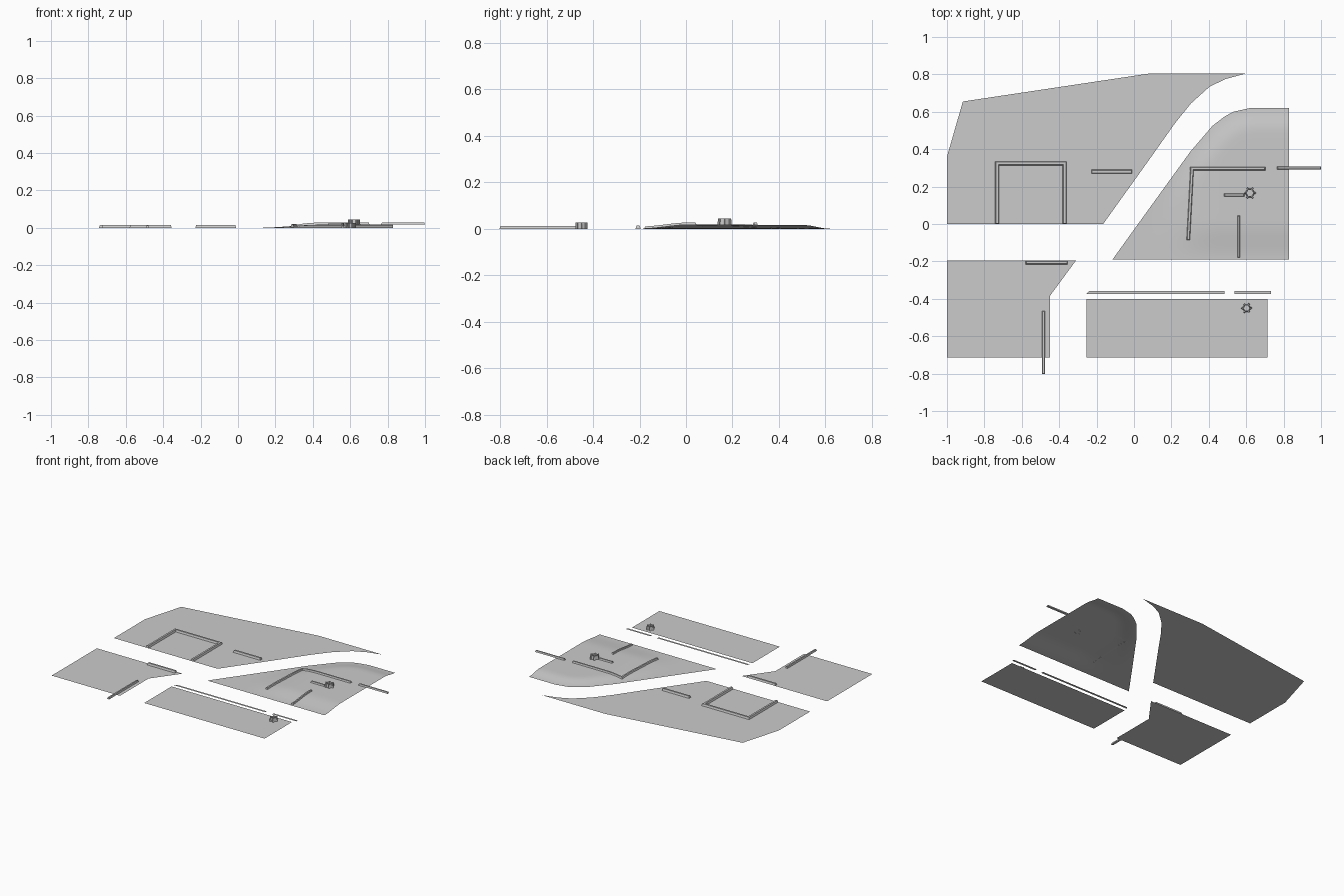
import bpy, bmesh, math
from mathutils import Vector

if "Cube" in bpy.data.objects:
    bpy.data.objects.remove(bpy.data.objects["Cube"])


def finish(bm, name, smooth=False):
    me = bpy.data.meshes.new(name)
    bm.to_mesh(me)
    bm.free()
    ob = bpy.data.objects.new(name, me)
    bpy.context.collection.objects.link(ob)
    for p in me.polygons:
        p.use_smooth = smooth
    return ob


# Gentle hill of the right-hand plate, falling to zero at its borders
BANK = [(-0.115, -0.19), (0.0, -0.03), (0.30, 0.385), (0.42, 0.525),
        (0.485, 0.575), (0.53, 0.60), (0.62, 0.62), (0.83, 0.62)]


def step(t):
    t = max(0, min(1, t))
    return t * t * (3 - 2 * t)


def hill(x, y):
    x = min(x, 0.83)
    p = Vector((x, y))
    d = 9
    for a, b in zip(BANK, BANK[1:]):
        a, b = Vector(a), Vector(b)
        t = max(0, min(1, (p - a).dot(b - a) / (b - a).length_squared))
        d = min(d, (p - a.lerp(b, t)).length)
    return 0.017 * step(d / 0.12) * step((y + 0.19) / 0.2) * step((x - 0.1) / 0.35)


def flat(x, y):
    return 0.0


def plate(name, pts, height=None):
    bm = bmesh.new()
    f = bm.faces.new([bm.verts.new((x, y, 0)) for x, y in pts])
    f.normal_update()
    if f.normal.z < 0:
        f.normal_flip()
    if height:
        for axis in (Vector((1, 0, 0)), Vector((0, 1, 0))):
            for i in range(-8, 34):
                bmesh.ops.bisect_plane(bm, geom=bm.verts[:] + bm.edges[:] + bm.faces[:],
                                       plane_co=axis * (i * 0.03 - 0.001), plane_no=axis)
        for v in bm.verts:
            v.co.z = height(v.co.x, v.co.y)
    else:
        bmesh.ops.triangulate(bm, faces=bm.faces[:])
    finish(bm, name, bool(height))


def wall(name, a, b, height=flat, h=0.014, base=0.022, top=0.013):
    """Low wall with a trapezoid section that follows the ground."""
    a, b = Vector(a), Vector(b)
    d = (b - a).normalized()
    n = Vector((-d.y, d.x))
    count = 1 if height is flat else 8
    bm = bmesh.new()
    rings = []
    for i in range(count + 1):
        c = a.lerp(b, i / count)
        z = height(c.x, c.y)
        slope = 0.004 * ((i == 0) - (i == count))
        ring = []
        for w, dz, s in ((-base, 0, 0), (base, 0, 0), (top, h, slope), (-top, h, slope)):
            p = c + n * (w / 2) + d * s
            ring.append(bm.verts.new((p.x, p.y, z + dz)))
        rings.append(ring)
    for r, q in zip(rings, rings[1:]):
        for k in range(4):
            bm.faces.new((r[k], r[(k + 1) % 4], q[(k + 1) % 4], q[k]))
    bm.faces.new(rings[0])
    bm.faces.new(rings[-1])
    bmesh.ops.recalc_face_normals(bm, faces=bm.faces[:])
    finish(bm, name)


def tower(name, x, y, z, h, r=0.027):
    """Hollow six-sided tower with small corner posts."""
    bm = bmesh.new()
    rings = []
    for rad, zz in ((r, z), (r * 0.88, z + h), (r * 0.66, z + h), (r * 0.66, z)):
        rings.append([bm.verts.new((x + rad * math.cos(k * math.pi / 3),
                                    y + rad * math.sin(k * math.pi / 3), zz)) for k in range(6)])
    for i in range(4):
        r0, r1 = rings[i], rings[(i + 1) % 4]
        for k in range(6):
            bm.faces.new((r0[k], r0[(k + 1) % 6], r1[(k + 1) % 6], r1[k]))
    bmesh.ops.recalc_face_normals(bm, faces=bm.faces[:])
    for k in range(6):
        t = k * math.pi / 3
        res = bmesh.ops.create_cone(bm, cap_ends=True, segments=4, radius1=0.007,
                                    radius2=0.005, depth=h)
        bmesh.ops.translate(bm, verts=res['verts'],
                            vec=(x + r * math.cos(t), y + r * math.sin(t), z + h / 2))
    finish(bm, name)


# Ground plates
plate("north_west_ground", [(-1, 0), (-1, 0.36), (-0.915, 0.655), (0.085, 0.805), (0.6, 0.805),
                            (0.49, 0.775), (0.405, 0.735), (0.305, 0.645), (0.22, 0.54),
                            (0.075, 0.335), (-0.165, 0)])
plate("hill_ground", BANK + [(0.83, -0.19)], hill)
plate("south_west_ground", [(-1, -0.195), (-0.31, -0.195), (-0.45, -0.385),
                            (-0.45, -0.715), (-1, -0.715)])
plate("south_east_ground", [(-0.255, -0.4), (0.715, -0.4), (0.715, -0.715), (-0.255, -0.715)])
plate("long_strip", [(-0.255, -0.375), (0.483, -0.375), (0.483, -0.358), (-0.24, -0.358)])
plate("short_strip", [(0.537, -0.375), (0.733, -0.375), (0.733, -0.358), (0.537, -0.358)])

# Walls on the flat plates
wall("court_wall_left", (-0.732, 0), (-0.732, 0.333))
wall("court_wall_back", (-0.742, 0.324), (-0.36, 0.324))
wall("court_wall_right", (-0.371, 0), (-0.371, 0.333))
wall("bank_wall", (-0.228, 0.28), (-0.01, 0.28))
wall("south_wall_top", (-0.58, -0.206), (-0.355, -0.206))
wall("south_wall_side", (-0.484, -0.465), (-0.484, -0.803), h=0.012, base=0.016, top=0.01)

# Walls on the hill
wall("hill_wall_back", (0.3, 0.296), (0.703, 0.296), hill, h=0.011, base=0.018, top=0.011)
wall("hill_wall_left", (0.311, 0.305), (0.29, -0.086), hill, h=0.011, base=0.018, top=0.011)
wall("hill_wall_middle", (0.482, 0.155), (0.59, 0.155), hill, h=0.01, base=0.018, top=0.011)
wall("hill_wall_front", (0.56, 0.045), (0.56, -0.18), hill, h=0.01, base=0.014, top=0.009)
wall("hill_wall_east", (0.765, 0.3), (1.0, 0.3), hill, h=0.011, base=0.016, top=0.01)

# Towers
tower("hill_tower", 0.62, 0.166, 0.016, 0.028)
tower("south_tower", 0.602, -0.45, 0.0, 0.027, 0.023)
